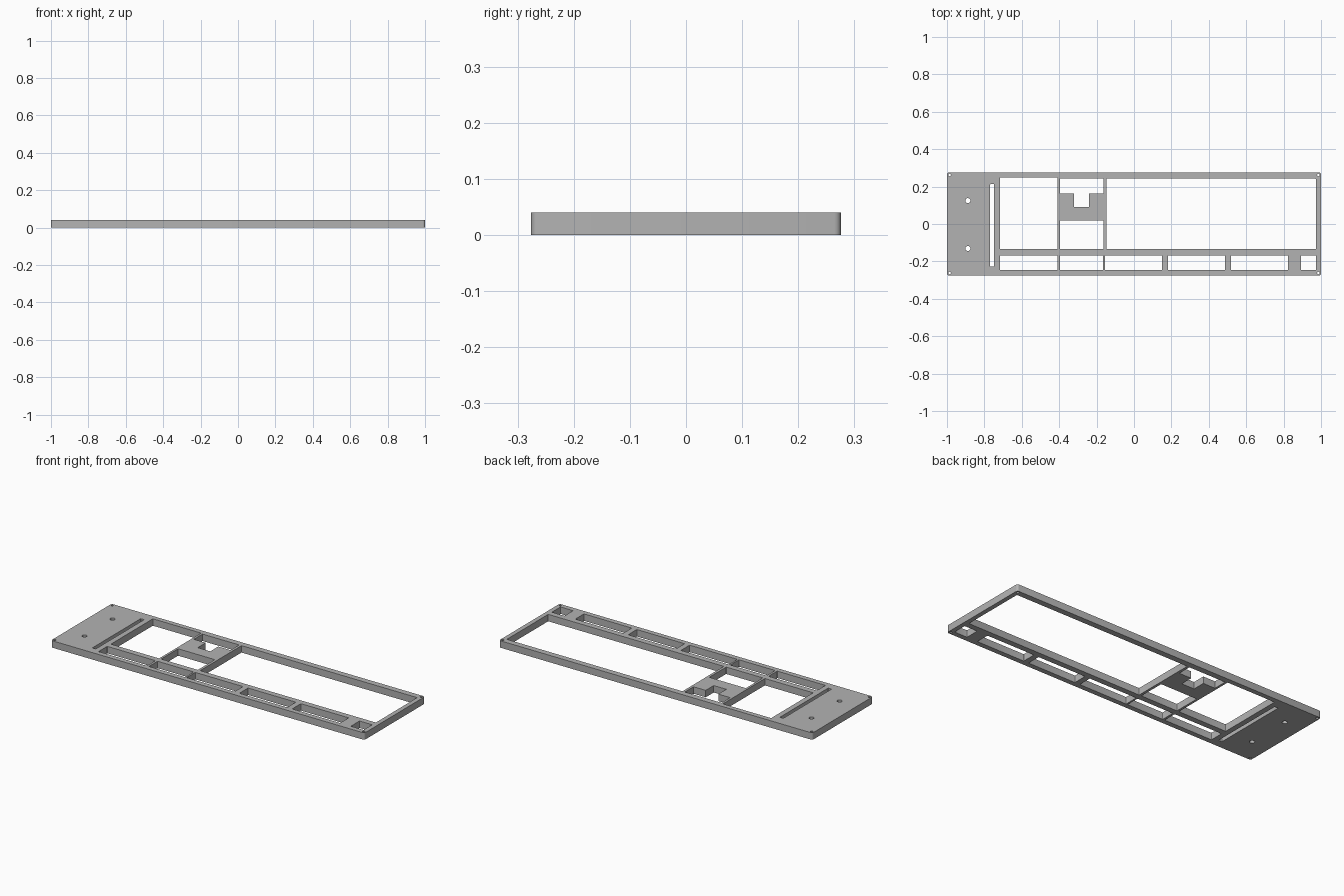
import bpy
from math import sin, cos, pi

cube = bpy.data.objects.get("Cube")
if cube:
    bpy.data.objects.remove(cube, do_unlink=True)

HEIGHT = 0.04

# One grey finish
grey = bpy.data.materials.new("grey")
grey.use_nodes = True
colour = (0.45, 0.45, 0.45, 1)
grey.diffuse_color = colour
grey.node_tree.nodes["Principled BSDF"].inputs["Base Color"].default_value = colour

outline = bpy.data.curves.new("plate_outline", "CURVE")
outline.dimensions = "2D"
outline.fill_mode = "BOTH"
outline.extrude = HEIGHT / 2


def loop(points):
    spline = outline.splines.new("POLY")
    spline.points.add(len(points) - 1)
    for p, (x, y) in zip(spline.points, points):
        p.co = (x, y, 0, 1)
    spline.use_cyclic_u = True


def rounded_rect(x0, x1, y0, y1, r, steps=4):
    corners = [(x1 - r, y1 - r), (x0 + r, y1 - r), (x0 + r, y0 + r), (x1 - r, y0 + r)]
    loop([(cx + r * cos(a), cy + r * sin(a))
          for i, (cx, cy) in enumerate(corners)
          for a in [(i + k / steps) * pi / 2 for k in range(steps + 1)]])


def hole(x, y, r, n=24):
    loop([(x + r * cos(2 * pi * i / n), y + r * sin(2 * pi * i / n)) for i in range(n)])


# Outer edge
rounded_rect(-1, 1, -0.276, 0.276, 0.012)

# Main openings
rounded_rect(-0.717, -0.409, -0.135, 0.248, 0.004)
rounded_rect(-0.396, -0.162, -0.135, 0.02, 0.003)
rounded_rect(-0.147, 0.974, -0.135, 0.242, 0.004)

# Notched opening behind the bridge
loop([(-0.396, 0.242), (-0.396, 0.163), (-0.32, 0.163), (-0.32, 0.09),
      (-0.24, 0.09), (-0.24, 0.163), (-0.162, 0.163), (-0.162, 0.242)])

# Row of openings along the front
for x0, x1 in [(-0.717, -0.409), (-0.396, -0.165), (-0.155, 0.15),
               (0.182, 0.487), (0.519, 0.824), (0.893, 0.974)]:
    rounded_rect(x0, x1, -0.247, -0.168, 0.004)

# Slot and mounting holes
rounded_rect(-0.77, -0.748, -0.228, 0.213, 0.003)
for y in (-0.131, 0.125):
    hole(-0.888, y, 0.0135)
for x in (-0.986, 0.986):
    for y in (-0.262, 0.262):
        hole(x, y, 0.007, 16)

# Turn the outline into a solid mesh
helper = bpy.data.objects.new("outline_helper", outline)
bpy.context.collection.objects.link(helper)
bpy.context.view_layer.update()
depsgraph = bpy.context.evaluated_depsgraph_get()
mesh = bpy.data.meshes.new_from_object(helper.evaluated_get(depsgraph))
bpy.data.objects.remove(helper, do_unlink=True)
mesh.name = "frame_plate"
mesh.materials.clear()
mesh.materials.append(grey)
for v in mesh.vertices:
    v.co.z += HEIGHT / 2

plate = bpy.data.objects.new("frame_plate", mesh)
bpy.context.collection.objects.link(plate)
bpy.context.view_layer.objects.active = plate
plate.select_set(True)
bpy.ops.object.mode_set(mode="EDIT")
bpy.ops.mesh.select_all(action="SELECT")
bpy.ops.mesh.remove_doubles(threshold=0.0001)
bpy.ops.mesh.normals_make_consistent(inside=False)
bpy.ops.object.mode_set(mode="OBJECT")
bpy.ops.object.shade_smooth_by_angle()
